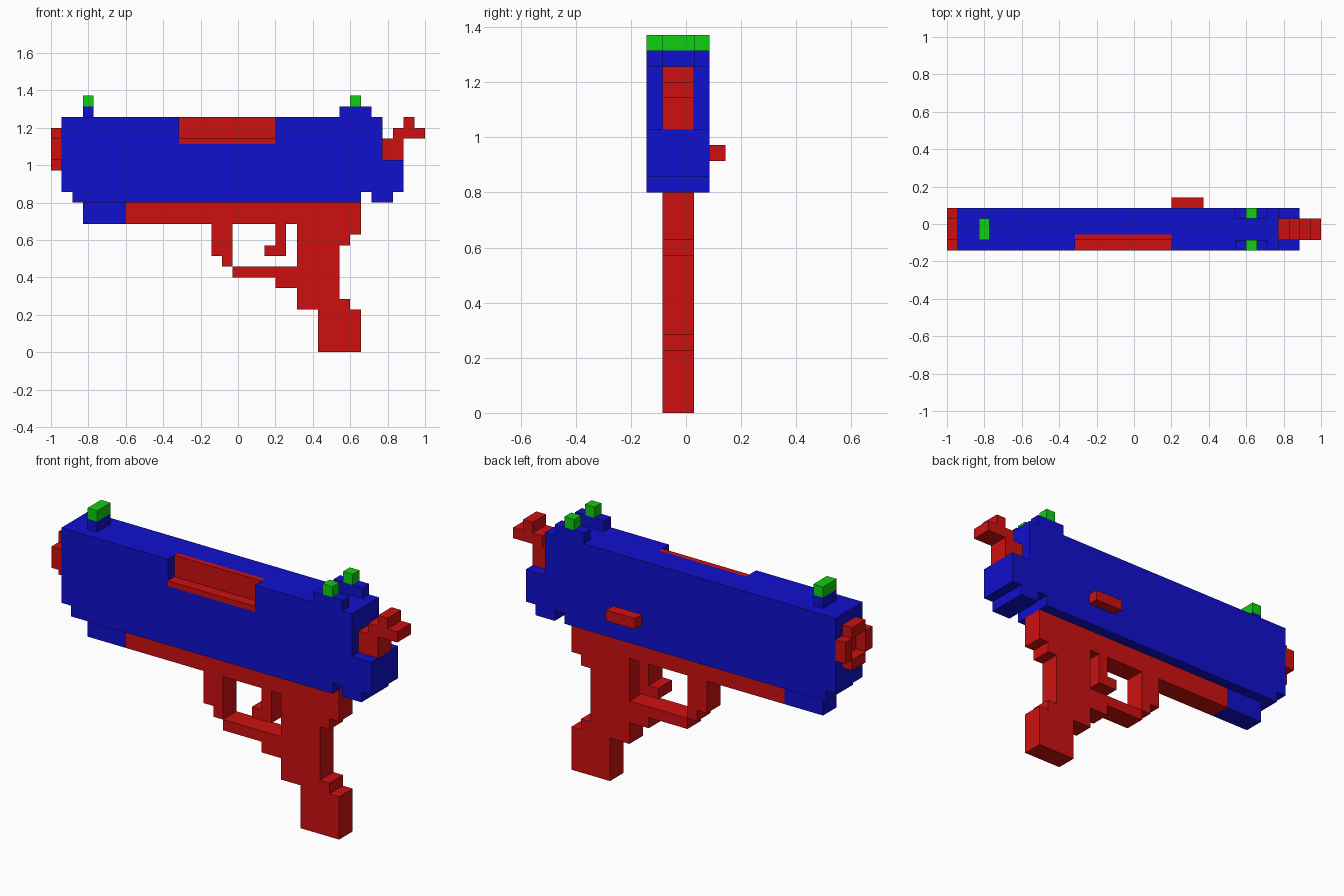
import bpy, bmesh, math

if "Cube" in bpy.data.objects:
    bpy.data.objects.remove(bpy.data.objects["Cube"])

U = 2 / 35          # one block
H = U / 2           # half block: the working grid
Y0 = -2.5 * U


def material(name, rgb):
    m = bpy.data.materials.new(name)
    m.diffuse_color = (*rgb, 1)
    m.use_nodes = True
    m.node_tree.nodes["Principled BSDF"].inputs["Base Color"].default_value = m.diffuse_color
    return m


BLUE = material("blue", (0.005, 0.005, 0.62))
RED = material("red", (0.62, 0.005, 0.005))
GREEN = material("green", (0.005, 0.62, 0.005))


def cells(*boxes):
    """Half-block cells of boxes (x0, x1, y0, y1, z0, z1) given in blocks."""
    out = set()
    for b in boxes:
        x0, x1, y0, y1, z0, z1 = (round(v * 2) for v in b)
        out |= {(x, y, z) for x in range(x0, x1)
                for y in range(y0, y1) for z in range(z0, z1)}
    return out


def slab(*rects):
    """Boxes of the two-block-wide centre layer, from (x0, x1, z0, z1)."""
    return cells(*[(a, b, 1, 3, c, d) for a, b, c, d in rects])


def pair(x0, x1, z0, z1):
    """Mirrored left and right blocks."""
    return cells((x0, x1, 0, 1, z0, z1), (x0, x1, 3, 4, z0, z1))


parts = {}

# Ejection port lining and its opening
port_lining = cells((12, 21, 1, 1.5, 19.5, 22), (12, 21, 0, 1, 19.5, 20))
parts["port_lining"] = (port_lining, RED)
port_opening = cells((12, 21, 0, 1, 20, 22))

# Barrel end: ring around a red floor
parts["muzzle_ring"] = (cells((0, 1, 1, 3, 17, 18), (0, 1, 1, 3, 20, 21)) | pair(0, 1, 18, 20), RED)
bore_floor = cells((1, 1.5, 1, 3, 18, 20))
parts["bore_floor"] = (bore_floor, RED)

# Slide with stepped ends
slide = cells((1, 31, 0, 4, 15, 22), (2, 29, 0, 4, 14, 15),
              (31, 33, 0, 4, 15, 18), (30, 32, 0, 4, 14, 15))
parts["slide"] = (slide - port_lining - port_opening - bore_floor, BLUE)
parts["front_underlug"] = (slab((3, 7, 12, 14)), BLUE)

# Sights
parts["front_sight_base"] = (slab((3, 4, 22, 23)), BLUE)
parts["front_sight"] = (slab((3, 4, 23, 24)), GREEN)
parts["rear_sight_bases"] = (pair(27, 30, 22, 23), BLUE)
parts["rear_sights"] = (pair(28, 29, 23, 24), GREEN)

# Frame, trigger guard, grip
parts["frame"] = (slab((7, 29, 12, 14)), RED)
parts["trigger_guard"] = (slab((15, 17, 9, 12), (16, 17, 8, 9), (17, 23, 7, 8), (21, 23, 6, 7)), RED)
parts["trigger"] = (slab((21, 22, 9, 12), (20, 21, 9, 10)), RED)
parts["grip"] = (slab((23, 29, 11, 12), (23, 28, 10, 11), (23, 27, 5, 10),
                      (23, 28, 4, 5), (25, 29, 0, 4)), RED)

# Hammer and side catch
parts["hammer"] = (slab((31, 33, 18, 20), (32, 35, 20, 21), (33, 34, 21, 22)), RED)
parts["side_catch"] = (cells((21, 24, 4, 5, 16, 17)), RED)

solid = set().union(*(c for c, _ in parts.values()))


def build(name, part, mat):
    """Skin the cells, leaving out faces hidden against other cells."""
    bm = bmesh.new()
    verts = {}

    def vert(p):
        if p not in verts:
            verts[p] = bm.verts.new((p[0] * H - 1, p[1] * H + Y0, p[2] * H))
        return verts[p]

    for c in sorted(part):
        for axis in range(3):
            u, v = (axis + 1) % 3, (axis + 2) % 3
            for side in (0, 1):
                n = list(c)
                n[axis] += 2 * side - 1
                if tuple(n) in solid:
                    continue
                quad = []
                for du, dv in ((0, 0), (1, 0), (1, 1), (0, 1)):
                    p = list(c)
                    p[axis] += side
                    p[u] += du
                    p[v] += dv
                    quad.append(vert(tuple(p)))
                bm.faces.new(quad if side else quad[::-1])
    bmesh.ops.dissolve_limit(bm, angle_limit=math.radians(1),
                             verts=bm.verts[:], edges=bm.edges[:])
    mesh = bpy.data.meshes.new(name)
    bm.to_mesh(mesh)
    bm.free()
    mesh.materials.append(mat)
    bpy.context.collection.objects.link(bpy.data.objects.new(name, mesh))


for name, (part, mat) in parts.items():
    build(name, part, mat)
